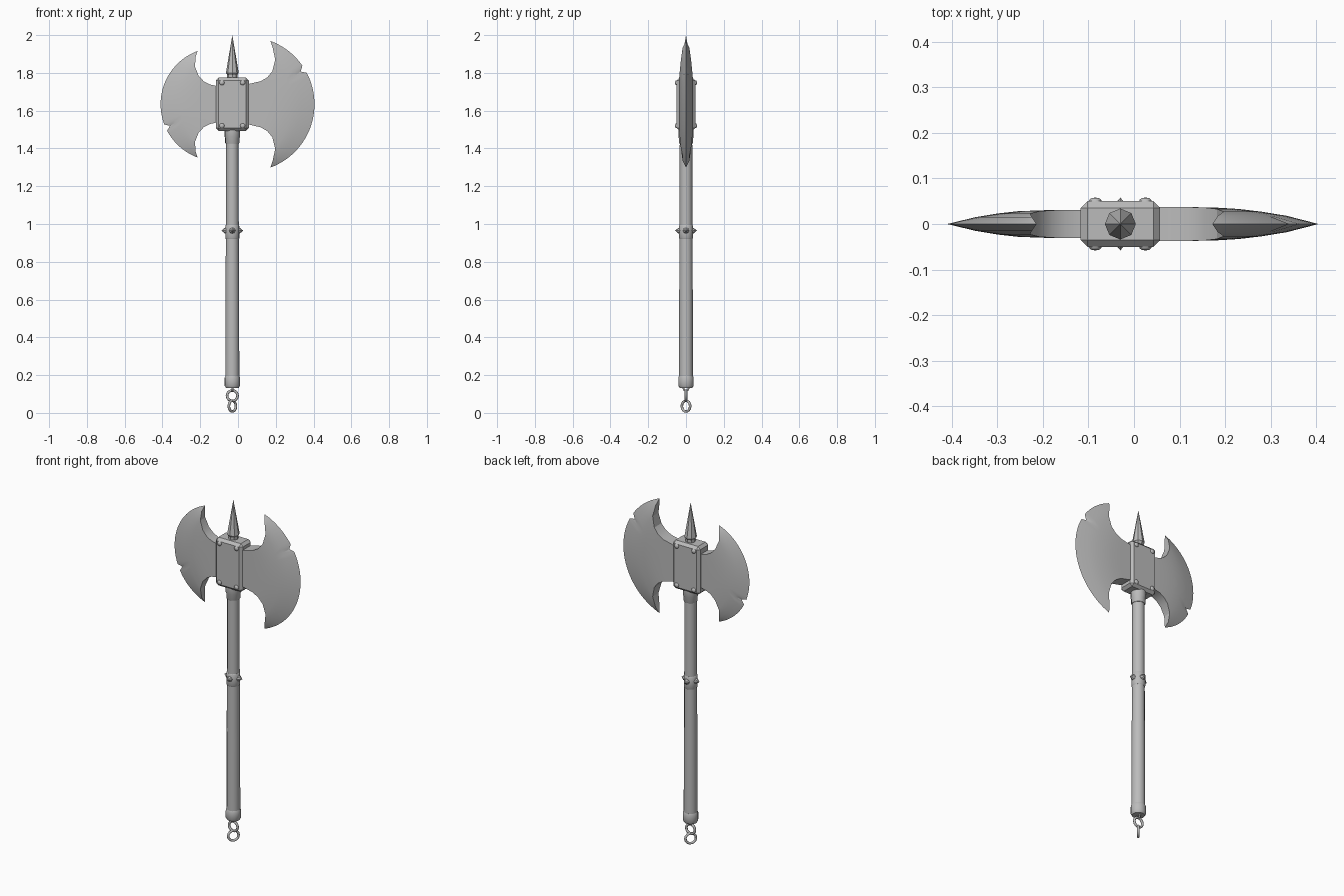
import bpy, bmesh
from math import sin, cos, atan, pi, radians
from mathutils import Matrix, Vector

if "Cube" in bpy.data.objects:
    bpy.data.objects.remove(bpy.data.objects["Cube"], do_unlink=True)

AXIS = -0.03       # x of the shaft
HEAD_Z = 1.634     # height of the blade centre line

steel = bpy.data.materials.new("plain grey")
steel.use_nodes = True
GREY = (0.5, 0.5, 0.5, 1)
steel.diffuse_color = GREY
steel.node_tree.nodes["Principled BSDF"].inputs["Base Color"].default_value = GREY


def finish(name, bm, smooth=None):
    """Turn a bmesh into a named object with the shared material."""
    bmesh.ops.recalc_face_normals(bm, faces=bm.faces)
    mesh = bpy.data.meshes.new(name)
    bm.to_mesh(mesh)
    bm.free()
    mesh.materials.append(steel)
    obj = bpy.data.objects.new(name, mesh)
    bpy.context.collection.objects.link(obj)
    if smooth:
        bpy.ops.object.select_all(action='DESELECT')
        obj.select_set(True)
        bpy.context.view_layer.objects.active = obj
        bpy.ops.object.shade_smooth_by_angle(angle=radians(smooth))
    return obj


def lathe(name, profile, sides, smooth=None, matrix=None):
    """Revolve (radius, height) points about the shaft, or about a given frame."""
    bm = bmesh.new()
    rings = []
    for r, h in profile:
        rings.append([bm.verts.new((r * cos(2 * pi * i / sides), r * sin(2 * pi * i / sides), h))
                      for i in range(sides)])
    for low, high in zip(rings, rings[1:]):
        for i in range(sides):
            j = (i + 1) % sides
            bm.faces.new((low[i], low[j], high[j], high[i]))
    bm.faces.new(rings[0])
    bm.faces.new(rings[-1])
    bmesh.ops.remove_doubles(bm, verts=bm.verts, dist=1e-5)
    bm.transform(matrix or Matrix.Translation((AXIS, 0, 0)))
    return finish(name, bm, smooth)


def aimed(position, direction):
    """Frame at a position whose z axis points along a direction."""
    turn = Vector(direction).to_track_quat('Z', 'Y').to_matrix().to_4x4()
    return Matrix.Translation(position) @ turn


def link(name, z, major, minor, turn):
    """Upright chain ring, turned about z."""
    bpy.ops.mesh.primitive_torus_add(major_radius=major, minor_radius=minor,
                                     major_segments=14, minor_segments=8,
                                     location=(AXIS, 0, z), rotation=(pi / 2, 0, turn))
    obj = bpy.context.object
    obj.name = name
    obj.data.materials.append(steel)
    bpy.ops.object.shade_smooth_by_angle(angle=radians(50))


def blade(name, side, stations, chip):
    """Loft nested arcs from the cutting edge to the root.
    Each station: (tip x, tip half height, apex x, half thickness)."""
    bm = bmesh.new()
    n = 40
    front, back = [], []
    for k, (x0, half, apex, thick) in enumerate(stations):
        a = 2 * atan(max(apex - x0, 0.001) / half)
        radius = half / sin(a)
        rows = ([], [])
        for i in range(n + 1):
            phi = a * (2 * i / n - 1)
            r = radius - (0.025 if k == 0 and i == chip else 0)
            x = side * (x0 + r * cos(phi) - radius * cos(a))
            z = HEAD_Z + r * sin(phi)
            for row, y in zip(rows, (-thick, thick)):
                row.append(bm.verts.new((x, y, z)))
        front.append(rows[0])
        back.append(rows[1])
    # front and back skins
    for skin in (front, back):
        for p, q in zip(skin, skin[1:]):
            for i in range(n):
                bm.faces.new((p[i], p[i + 1], q[i + 1], q[i]))
    # concave rims above and below
    for k in range(len(stations) - 1):
        for i in (0, n):
            bm.faces.new((front[k][i], front[k + 1][i], back[k + 1][i], back[k][i]))
    # root end
    for i in range(n):
        bm.faces.new((front[-1][i], front[-1][i + 1], back[-1][i + 1], back[-1][i]))
    bmesh.ops.remove_doubles(bm, verts=bm.verts, dist=1e-5)
    finish(name, bm, 25)


# Blades: the left one is larger
blade("left_blade", 1, [
    (0.172, 0.335, 0.405, 0), (0.184, 0.298, 0.335, 0.018), (0.197, 0.235, 0.28, 0.027),
    (0.182, 0.175, 0.23, 0.033), (0.155, 0.142, 0.18, 0.036), (0.12, 0.122, 0.13, 0.037),
    (0.06, 0.108, 0.06, 0.037), (0.0, 0.107, 0.0, 0.037)], 29)
blade("right_blade", -1, [
    (0.214, 0.282, 0.41, 0), (0.224, 0.252, 0.348, 0.015), (0.228, 0.2, 0.30, 0.023),
    (0.208, 0.15, 0.255, 0.028), (0.18, 0.12, 0.205, 0.03), (0.15, 0.105, 0.16, 0.031),
    (0.11, 0.096, 0.11, 0.031), (0.05, 0.095, 0.05, 0.031)], 13)

# Head block with chamfered edges
bm = bmesh.new()
bmesh.ops.create_cube(bm, size=1)
bm.transform(Matrix.Translation((AXIS, 0, HEAD_Z)) @ Matrix.Diagonal((0.175, 0.1, 0.282, 1)))
bmesh.ops.bevel(bm, geom=bm.edges[:], offset=0.015, segments=1, affect='EDGES')
finish("head_block", bm)

# Rivets on both faces of the block
for face in (-1, 1):
    for sx in (-1, 1):
        for sz in (-1, 1):
            lathe("rivet", [(0.014, -0.002), (0.013, 0.004), (0.008, 0.008), (0, 0.009)], 10, 50,
                  aimed((AXIS + sx * 0.055, face * 0.049, HEAD_Z + sz * 0.114), (0, face, 0)))

# Top spike
lathe("top_spike", [(0.027, 1.76), (0.027, 1.79), (0.034, 1.8), (0, 2.0)], 8)

# Shaft and its fittings
lathe("shaft", [(0.037, 0.16), (0.036, 0.6), (0.034, 1.0), (0.033, 1.46)], 12, 40)
lathe("upper_collar", [(0.035, 1.425), (0.038, 1.43), (0.038, 1.455), (0.041, 1.462),
                       (0.041, 1.5)], 16, 35)
lathe("middle_band", [(0.034, 0.92), (0.037, 0.925), (0.037, 0.99), (0.034, 0.995)], 16, 35)
lathe("end_cap", [(0.034, 0.133), (0.041, 0.145), (0.041, 0.185), (0.037, 0.195)], 16, 35)

# Studs around the middle band
for d in ((1, 0, 0), (-1, 0, 0), (0, 1, 0), (0, -1, 0)):
    lathe("band_stud", [(0.017, 0.032), (0.014, 0.041), (0, 0.058)], 8, None,
          aimed((AXIS, 0, 0.965), d))

# Chain hanging from the cap
link("cap_loop", 0.13, 0.013, 0.005, pi / 2)
link("upper_ring", 0.091, 0.028, 0.007, 0)
link("lower_ring", 0.036, 0.029, 0.007, radians(50))
